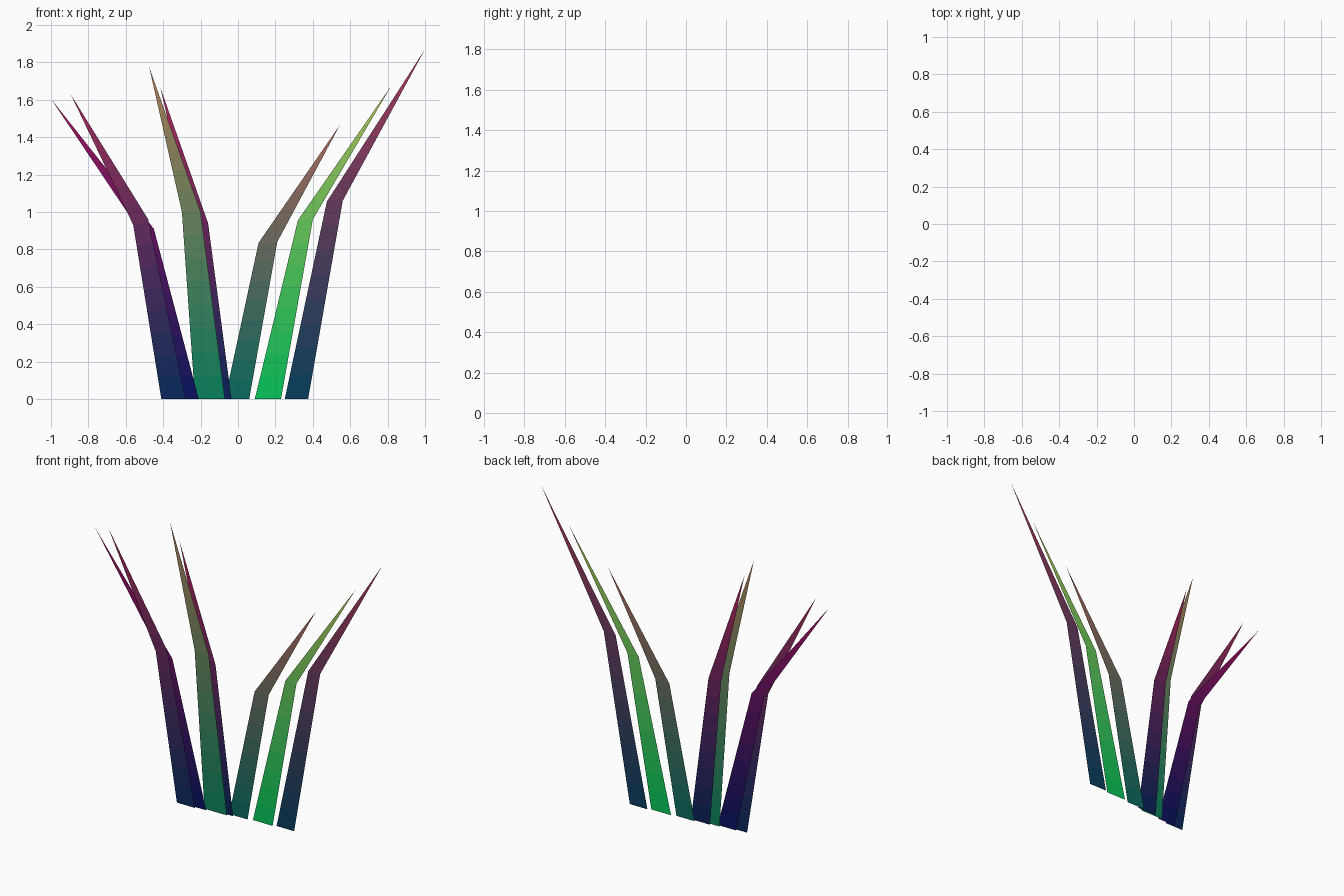
import bpy
from mathutils import Vector

if "Cube" in bpy.data.objects:
    bpy.data.objects.remove(bpy.data.objects["Cube"])

LOWER, UPPER = 8, 7  # colour bands below and above the bend
STEP = 0.0115        # each blade stands a little behind the one to its left

# base left/right x, bend left (x, z), bend right (x, z), tip (x, z), base colour, tip colour
BLADES = [
    (-0.41, -0.28, (-0.56, 0.93), (-0.48, 0.96), (-0.895, 1.63), (4, 40, 94), (172, 42, 92)),
    (-0.34, -0.21, (-0.54, 0.92), (-0.45, 0.91), (-1.00, 1.605), (4, 16, 94), (172, 14, 96)),
    (-0.23, -0.07, (-0.30, 1.00), (-0.20, 1.00), (-0.475, 1.775), (4, 130, 92), (185, 132, 92)),
    (-0.17, -0.035, (-0.25, 0.95), (-0.16, 0.94), (-0.415, 1.665), (4, 32, 90), (185, 36, 92)),
    (-0.07, 0.06, (0.11, 0.835), (0.21, 0.84), (0.545, 1.465), (4, 108, 94), (182, 106, 94)),
    (0.09, 0.23, (0.32, 0.955), (0.40, 0.96), (0.82, 1.675), (0, 198, 88), (185, 200, 92)),
    (0.25, 0.375, (0.475, 1.055), (0.56, 1.06), (1.00, 1.87), (2, 62, 94), (182, 54, 92)),
]


def linear(c):
    c /= 255
    return c / 12.92 if c <= 0.04045 else ((c + 0.055) / 1.055) ** 2.4


def grass_blade(index, base_l, base_r, bend_l, bend_r, tip, col_a, col_b):
    y = (index - (len(BLADES) - 1) / 2) * STEP
    p = lambda q: Vector((q[0], y, q[1]))
    left = [p((base_l, 0)), p(bend_l), p(tip)]
    right = [p((base_r, 0)), p(bend_r), p(tip)]

    # rungs across the blade, from the ground to the pointed tip
    verts = []
    for seg, count in ((0, LOWER), (1, UPPER)):
        for i in range(count):
            for side in (left, right):
                verts.append(side[seg].lerp(side[seg + 1], i / count))
    verts.append(p(tip))
    n = LOWER + UPPER
    faces = [(2 * i, 2 * i + 1, 2 * i + 3, 2 * i + 2) for i in range(n - 1)]
    faces.append((2 * n - 2, 2 * n - 1, 2 * n))

    name = f"grass_blade_{index + 1}"
    mesh = bpy.data.meshes.new(name)
    mesh.from_pydata(verts, [], faces)

    # colour fades with height from base to tip
    for i, poly in enumerate(mesh.polygons):
        t = poly.center.z / tip[1]
        rgb = [linear(a + (b - a) * t) for a, b in zip(col_a, col_b)]
        mat = bpy.data.materials.new(f"{name}_band_{i + 1}")
        mat.diffuse_color = (*rgb, 1)
        mat.use_nodes = True
        mat.node_tree.nodes["Principled BSDF"].inputs["Base Color"].default_value = mat.diffuse_color
        mesh.materials.append(mat)
        poly.material_index = i
    bpy.context.collection.objects.link(bpy.data.objects.new(name, mesh))


# tuft of flat, bent blades
for k, blade in enumerate(BLADES):
    grass_blade(k, *blade)
